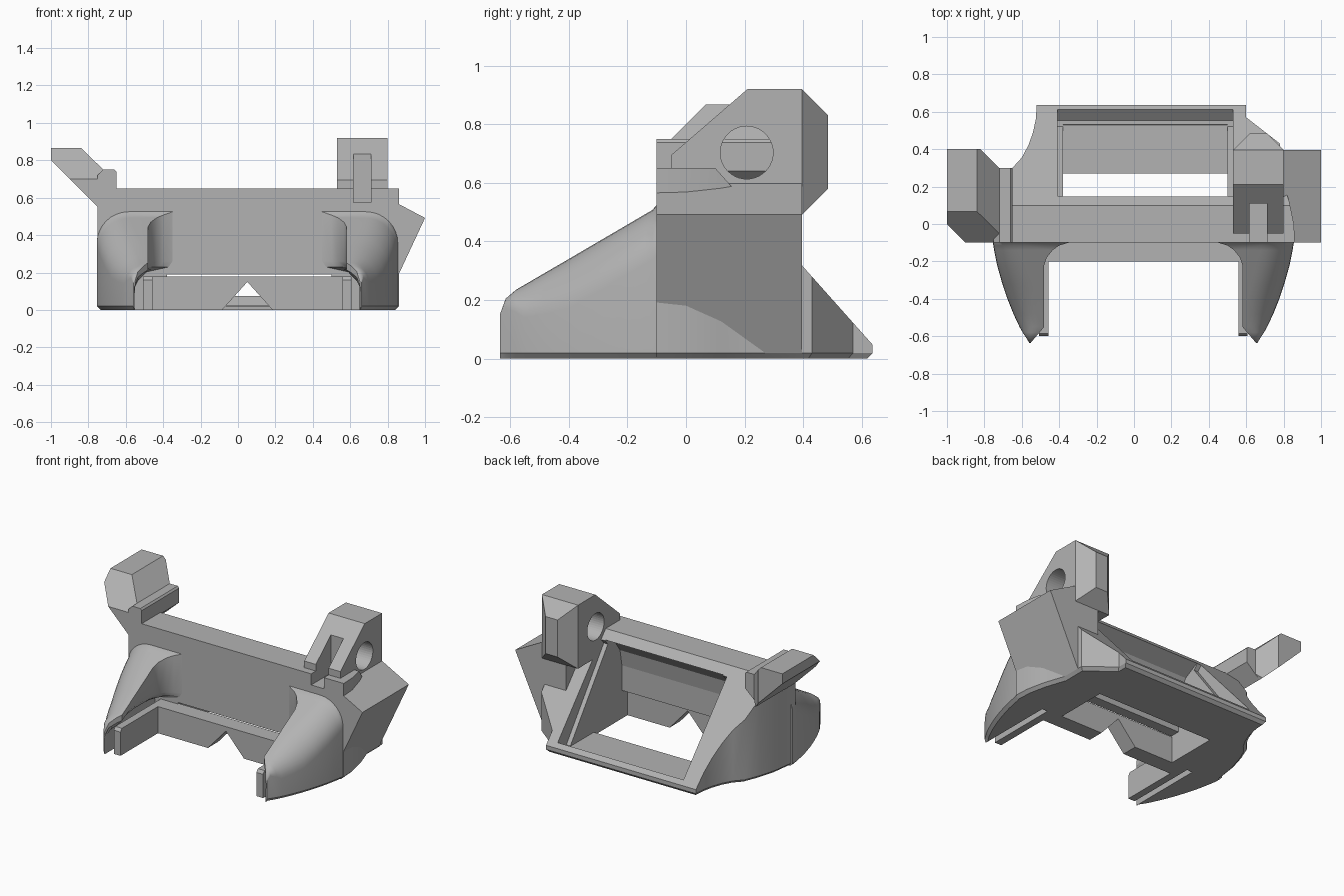
import bpy, bmesh, math
from mathutils import Vector

if "Cube" in bpy.data.objects:
    bpy.data.objects.remove(bpy.data.objects["Cube"])

CX = 0.05  # symmetry plane of the cradle
grey = bpy.data.materials.new("plain_grey")
grey.diffuse_color = (0.45, 0.45, 0.45, 1)
grey.use_nodes = True
grey.node_tree.nodes["Principled BSDF"].inputs["Base Color"].default_value = grey.diffuse_color


def loft(name, rings):
    """Skin a list of equal-length closed rings and cap both ends."""
    bm = bmesh.new()
    rows = [[bm.verts.new(p) for p in r] for r in rings]
    n = len(rows[0])
    for a, b in zip(rows, rows[1:]):
        for i in range(n):
            j = (i + 1) % n
            bm.faces.new((a[i], a[j], b[j], b[i]))
    bm.faces.new(rows[0])
    bm.faces.new(rows[-1])
    bmesh.ops.recalc_face_normals(bm, faces=bm.faces)
    me = bpy.data.meshes.new(name)
    bm.to_mesh(me)
    bm.free()
    me.materials.append(grey)
    ob = bpy.data.objects.new(name, me)
    bpy.context.collection.objects.link(ob)
    return ob


def prism(name, pts, axis, lo, hi):
    """Extrude a 2D profile along x, y or z."""
    place = {'x': lambda p, t: (t, p[0], p[1]),
             'y': lambda p, t: (p[0], t, p[1]),
             'z': lambda p, t: (p[0], p[1], t)}[axis]
    return loft(name, [[place(p, t) for p in pts] for t in (lo, hi)])


def box(name, x0, x1, y0, y1, z0, z1):
    return prism(name, [(x0, y0), (x1, y0), (x1, y1), (x0, y1)], 'z', z0, z1)


def cut(target, cutter):
    cutter.hide_render = True
    cutter.hide_viewport = True
    m = target.modifiers.new("cut", 'BOOLEAN')
    m.operation = 'DIFFERENCE'
    m.solver = 'EXACT'
    m.object = cutter


def smooth(ob, angle=30):
    bpy.ops.object.select_all(action='DESELECT')
    ob.select_set(True)
    bpy.context.view_layer.objects.active = ob
    bpy.ops.object.shade_smooth_by_angle(angle=math.radians(angle))


# Main body: plan outline with a small bottom chamfer
plan = [(-0.75, -0.1), (0.86, -0.1), (0.855, 0.0), (0.83, 0.12), (0.78, 0.27),
        (0.78, 0.43), (0.6, 0.57), (0.6, 0.637), (-0.52, 0.637), (-0.525, 0.56),
        (-0.54, 0.49), (-0.565, 0.42), (-0.6, 0.355), (-0.65, 0.3), (-0.69, 0.2),
        (-0.725, 0.08)]
inset = [(CX + (x - CX) * 0.975, y if y < 0 else y * 0.97) for x, y in plan]
body = loft("main_body", [[(x, y, z) for x, y in p]
                          for p, z in ((inset, 0), (plan, 0.02), (plan, 0.65))])

# Sloping back and the window cavity
cut(body, prism("back_slope_cutter", [(0.1, 0.65), (0.1, 1), (1, 1), (1, -0.36)], 'x', -2, 2))
cut(body, prism("window_rim_cutter",
                [(0.15, 0.594), (0.2, 0.65), (0.66, 0.12), (0.613, 0.075),
                 (0.553, 0.025), (0.52, 0.025), (0.12, 0.56)], 'x', -0.41, 0.53))
cut(body, prism("cavity_cutter",
                [(0.15, 0.6), (0.04, 0.54), (-0.01, 0.47), (-0.03, 0.36), (-0.03, -0.1),
                 (0.27, -0.1), (0.27, 0.022), (0.53, 0.022), (0.56, 0.1), (0.3, 0.42)],
                'x', -0.38, 0.5))
cut(body, box("front_gap_cutter", -0.38, 0.5, -0.3, 0.1, -0.1, 0.19))

# Curved side arms, mirrored about the symmetry plane
stations = [(-0.635, 0.602, 0.61, 0.15), (-0.615, 0.585, 0.622, 0.205),
            (-0.58, 0.555, 0.645, 0.235), (-0.55, 0.53, 0.662, 0.2525),
            (-0.48, 0.53, 0.695, 0.2935), (-0.4, 0.53, 0.727, 0.340),
            (-0.32, 0.53, 0.754, 0.387), (-0.22, 0.53, 0.782, 0.4455),
            (-0.18, 0.517, 0.79, 0.469), (-0.14, 0.485, 0.798, 0.4925),
            (-0.115, 0.45, 0.802, 0.507), (-0.1, 0.40, 0.805, 0.525),
            (-0.06, 0.40, 0.805, 0.53)]


def arm(name, s):
    rings = []
    for y, xi, xo, h in stations:
        low = min(max(xi, 0.6), xo - 0.004)
        r = min(0.17, (xo - xi) * 0.85, h * 0.6)
        sec = [(low, 0), (low, min(0.19, h * 0.6)), (min(xi + 0.02, xo - 0.004), min(0.23, h * 0.75)),
               (xi, min(0.26, h * 0.85)), (xi, h)]
        for k in range(9):
            a = math.pi / 2 * (1 - k / 8)
            sec.append((xo - r + r * math.cos(a), h - r + r * math.sin(a)))
        sec += [(xo, 0.02), (max(xo - 0.02, low + 0.002), 0)]
        rings.append([(CX + s * x, y, z) for x, z in sec])
    smooth(loft(name, rings), 35)


for s, side in ((-1, "left"), (1, "right")):
    arm(side + "_arm", s)
    # Thin rail running along the inside of each arm
    a, b = sorted((CX + s * 0.508, CX + s * 0.558))
    prism(side + "_rail", [(-0.6, 0), (-0.6, 0.16), (-0.585, 0.18), (-0.08, 0.18), (-0.08, 0)],
          'x', a, b)

# Front lip with a triangular notch
prism("front_lip", [(CX + x, z) for x, z in
                    ((-0.508, 0), (-0.135, 0), (0, 0.15), (0.135, 0), (0.508, 0),
                     (0.508, 0.18), (-0.508, 0.18))], 'y', -0.2, -0.09)

# Left wing: slanted plate with a chamfered front, and its small hook
wing = prism("left_wing", [(-1, 0.8), (-1, 0.867), (-0.84, 0.867), (-0.72, 0.75),
                           (-0.7, 0.6), (-0.75, 0.55)], 'y', -0.1, 0.4)
cut(wing, prism("wing_front_cutter", [(-0.3, 0.5), (-0.3, 1.2), (0.4, 1.2)], 'x', -2, 0))
cut(wing, prism("wing_back_cutter", [(-0.82, 0.41), (-0.82, 0.4), (-0.72, 0.3),
                                     (-0.6, 0.3), (-0.6, 0.41)], 'z', 0, 2))
prism("wing_hook", [(-0.75, 0.55), (-0.75, 0.72), (-0.72, 0.75), (-0.66, 0.75),
                    (-0.65, 0.738), (-0.65, 0.64)], 'y', -0.1, 0.3)

# Right side block
block = prism("right_block", [(0.62, 0.02), (0.62, 0.65), (0.71, 0.645), (1.0, 0.492),
                              (0.78, 0.02)], 'y', -0.1, 0.395)

# Clamp: sloped front, chamfered back, cross hole and front slot
clamp = prism("clamp", [(-0.05, 0.5), (-0.05, 0.695), (0.21, 0.92), (0.395, 0.92),
                        (0.395, 0.49)], 'x', 0.53, 0.8)
loft("clamp_back", [[(0.53 + d, y, 0.49 + d), (0.8 - d, y, 0.49 + d),
                     (0.8 - d, y, 0.92 - d), (0.53 + d, y, 0.92 - d)]
                    for d, y in ((0, 0.395), (0.09, 0.485))])
hole = prism("hole_cutter", [(0.207 + 0.09 * math.cos(i * math.pi / 20),
                              0.703 + 0.09 * math.sin(i * math.pi / 20)) for i in range(40)],
             'x', 0.4, 0.9)
cut(clamp, hole)
slot = box("slot_cutter", 0.617, 0.712, -0.3, 0.11, 0.575, 1.2)
for ob in (body, block, clamp):
    cut(ob, slot)
cut(block, hole)
smooth(body, 28)
smooth(clamp, 28)
